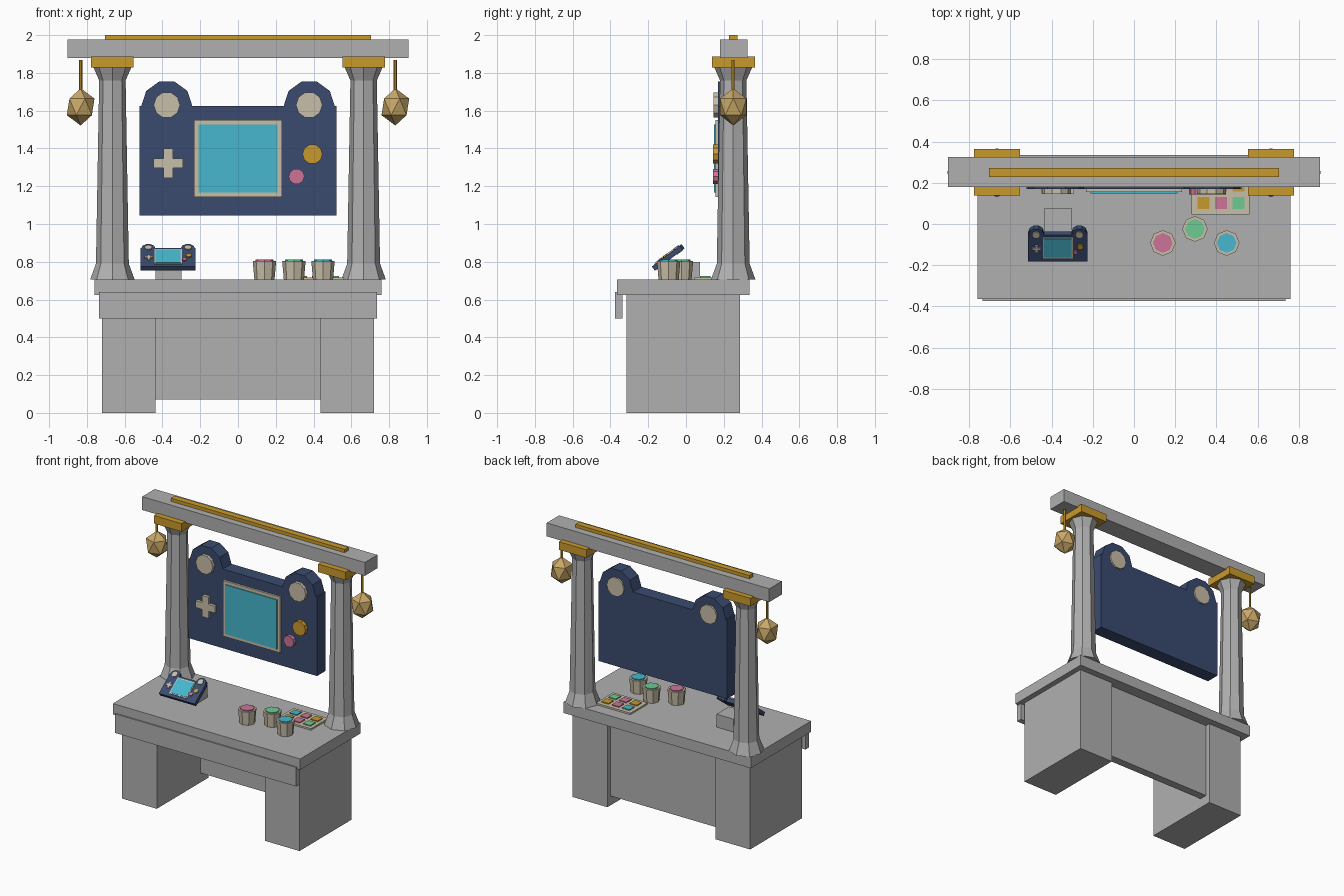
import bpy, bmesh, math
from mathutils import Matrix, Vector

if "Cube" in bpy.data.objects:
    bpy.data.objects.remove(bpy.data.objects["Cube"])

I = Matrix.Identity(4)


def mat(name, r, g, b):
    m = bpy.data.materials.new(name)
    lin = [((c / 255 + 0.055) / 1.055) ** 2.4 for c in (r, g, b)]
    m.diffuse_color = (*lin, 1)
    m.use_nodes = True
    m.node_tree.nodes["Principled BSDF"].inputs["Base Color"].default_value = m.diffuse_color
    return m


STONE = mat("stone_grey", 176, 176, 176)
NAVY = mat("navy", 58, 75, 112)
CREAM = mat("cream", 201, 191, 168)
TEAL = mat("teal", 70, 183, 205)
GOLD = mat("gold", 201, 154, 44)
BRASS = mat("pale_brass", 201, 168, 104)
PINK = mat("pink", 204, 116, 152)
GREEN = mat("mint_green", 111, 203, 148)


def finish(name, bm, material, m=I):
    bmesh.ops.transform(bm, matrix=m, verts=bm.verts)
    bmesh.ops.recalc_face_normals(bm, faces=bm.faces)
    me = bpy.data.meshes.new(name)
    bm.to_mesh(me)
    bm.free()
    me.materials.append(material)
    ob = bpy.data.objects.new(name, me)
    bpy.context.collection.objects.link(ob)
    return ob


def box(name, x, y, z, material, m=I):
    """Box from (min, max) pairs."""
    bm = bmesh.new()
    bmesh.ops.create_cube(bm, size=1)
    for v in bm.verts:
        v.co = Vector([(a + b) / 2 + c * (b - a) for (a, b), c in zip((x, y, z), v.co)])
    return finish(name, bm, material, m)


def lathe(name, profile, sides, material, m=I):
    """Stacked rings of (radius, height) with capped ends."""
    bm = bmesh.new()
    rings = []
    for r, z in profile:
        rings.append([bm.verts.new((r * math.cos(2 * math.pi * i / sides),
                                    r * math.sin(2 * math.pi * i / sides), z))
                      for i in range(sides)])
    for a, b in zip(rings, rings[1:]):
        for i in range(sides):
            j = (i + 1) % sides
            bm.faces.new((a[i], a[j], b[j], b[i]))
    bm.faces.new(rings[0])
    bm.faces.new(rings[-1])
    return finish(name, bm, material, m)


def prism(name, outline, y0, y1, material, m=I):
    """Outline in x/z pushed along y."""
    bm = bmesh.new()
    a = [bm.verts.new((x, y0, z)) for x, z in outline]
    b = [bm.verts.new((x, y1, z)) for x, z in outline]
    bm.faces.new(a)
    bm.faces.new(b)
    for i in range(len(a)):
        j = (i + 1) % len(a)
        bm.faces.new((a[i], a[j], b[j], b[i]))
    return finish(name, bm, material, m)


def disc(name, x, z, r, y0, y1, material, m=I):
    pts = [(x + r * math.cos(i * math.pi / 5), z + r * math.sin(i * math.pi / 5)) for i in range(10)]
    return prism(name, pts, y0, y1, material, m)


def console(prefix, m, s=1.0):
    """Panel with two round ears, screen, cross pad and buttons; front at local y = 0."""
    outline = [(-0.522, -0.29), (0.522, -0.29), (0.522, 0.29)]
    for cx in (0.377, -0.377):
        outline += [(cx + 0.135 * math.cos(i * math.pi / 5), 0.29 + 0.135 * math.sin(i * math.pi / 5))
                    for i in range(6)]
    outline.append((-0.522, 0.29))
    prism(prefix + "_body", outline, 0, 0.1, NAVY, m)
    for cx, side in ((-0.377, "left"), (0.377, "right")):
        disc(f"{prefix}_{side}_ear_disc", cx, 0.295, 0.07, -0.024, 0.112, CREAM, m)
    box(prefix + "_screen_frame", (-0.232 * s, 0.232 * s), (-0.015, 0.01), (0.012 - 0.204 * s, 0.012 + 0.204 * s), CREAM, m)
    box(prefix + "_screen", (-0.21 * s, 0.21 * s), (-0.022, 0.005), (0.012 - 0.181 * s, 0.012 + 0.181 * s), TEAL, m)
    a, b = 0.078, 0.025
    cross = [(-a, -b), (-b, -b), (-b, -a), (b, -a), (b, -b), (a, -b),
             (a, b), (b, b), (b, a), (-b, a), (-b, b), (-a, b)]
    prism(prefix + "_cross_pad", [(x - 0.37, z - 0.013) for x, z in cross], -0.022, 0.01, CREAM, m)
    disc(prefix + "_gold_button", 0.394, 0.035, 0.053, -0.028, 0.01, GOLD, m)
    disc(prefix + "_pink_button", 0.31, -0.083, 0.042, -0.028, 0.01, PINK, m)


# Counter
box("counter_top", (-0.76, 0.76), (-0.365, 0.335), (0.625, 0.705), STONE)
box("front_apron", (-0.735, 0.735), (-0.375, -0.335), (0.5, 0.64), STONE)
box("back_panel", (-0.45, 0.45), (0.19, 0.25), (0.07, 0.63), STONE)

# Pedestals, columns, capitals and hanging lanterns on both sides
for sx, side in ((-1, "left"), (1, "right")):
    box(side + "_pedestal", sorted((sx * 0.438, sx * 0.72)), (-0.315, 0.285), (0, 0.63), STONE)
    lathe(side + "_column", [(0.118, 0.705), (0.087, 0.79), (0.07, 1.76), (0.105, 1.84)], 8, STONE,
          Matrix.Translation((sx * 0.665, 0.25, 0)))
    box(side + "_capital", sorted((sx * 0.554, sx * 0.777)), (0.138, 0.364), (1.828, 1.887), GOLD)
    lathe(side + "_lantern_rod", [(0.009, 1.69), (0.009, 1.868)], 6, GOLD,
          Matrix.Translation((sx * 0.833, 0.25, 0)))
    bm = bmesh.new()
    bmesh.ops.create_icosphere(bm, subdivisions=1, radius=0.082)
    finish(side + "_lantern", bm, BRASS,
           Matrix.Translation((sx * 0.833, 0.25, 1.62)) @ Matrix.Diagonal((1, 1, 1.2, 1)))

# Top beam
box("beam", (-0.903, 0.903), (0.18, 0.325), (1.878, 1.976), STONE)
box("beam_trim", (-0.705, 0.705), (0.228, 0.273), (1.97, 2.0), GOLD)

# Large sign and small tilted copy on its stand
console("sign", Matrix.Translation((0, 0.17, 1.335)))
console("handheld", Matrix.Translation((-0.37, -0.094, 0.823)) @ Matrix.Rotation(math.radians(-53), 4, 'X')
        @ Matrix.Scale(0.278, 4) @ Matrix.Translation((0, -0.05, -0.065)), 1.13)
box("handheld_stand", (-0.437, -0.3), (-0.07, 0.075), (0.7, 0.8), STONE)

# Paint cups
for x, y, c, n in ((0.14, -0.092, PINK, "pink"), (0.296, -0.024, GREEN, "green"), (0.45, -0.092, TEAL, "teal")):
    t = Matrix.Translation((x, y, 0))
    lathe(n + "_cup", [(0.053, 0.7), (0.062, 0.805)], 8, CREAM, t)
    lathe(n + "_cup_paint", [(0.048, 0.8), (0.048, 0.812)], 8, c, t)

# Colour palette tray
box("palette_tray", (0.28, 0.56), (0.045, 0.245), (0.7, 0.717), CREAM)
for i, c in enumerate((GOLD, PINK, GREEN, TEAL, PINK, GOLD)):
    x, y = 0.337 + 0.085 * (i % 3), 0.102 + 0.085 * (i // 3)
    box(f"palette_swatch_{i + 1}", (x - 0.029, x + 0.029), (y - 0.029, y + 0.029), (0.71, 0.724), c)
